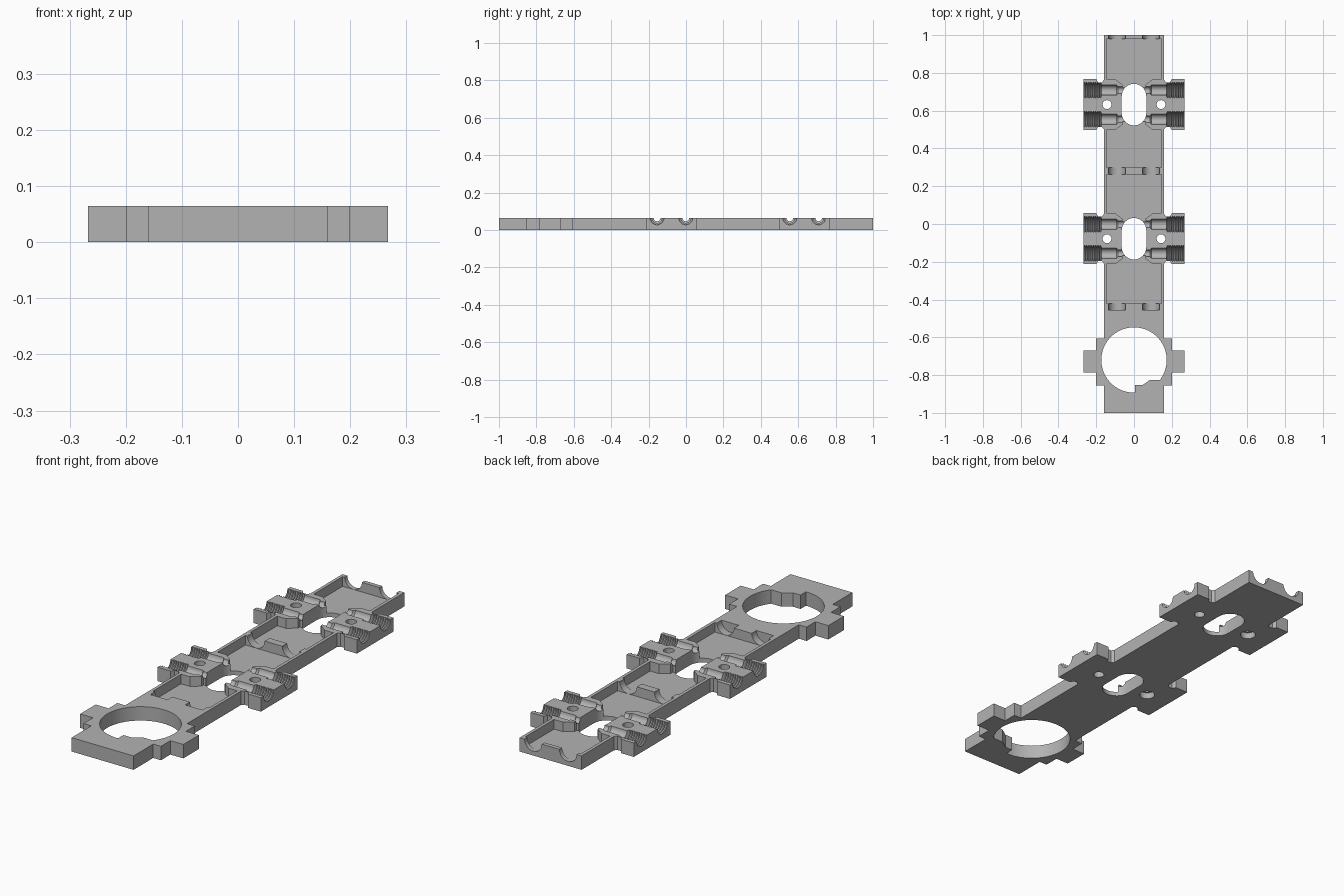
import bpy, bmesh, math
from mathutils import Matrix, Vector

if "Cube" in bpy.data.objects:
    bpy.data.objects.remove(bpy.data.objects["Cube"])

H = 0.065          # plate thickness
FLOOR = 0.02       # pocket floor height
BLOCKS = (-0.078, 0.632)
HALF = 0.135       # half length of a clamp block

grey = bpy.data.materials.new("plain grey")
grey.use_nodes = True
grey.diffuse_color = (0.45, 0.45, 0.45, 1)
grey.node_tree.nodes["Principled BSDF"].inputs["Base Color"].default_value = (0.45, 0.45, 0.45, 1)


def finish(name, bm):
    bmesh.ops.recalc_face_normals(bm, faces=bm.faces)
    mesh = bpy.data.meshes.new(name)
    bm.to_mesh(mesh)
    bm.free()
    mesh.materials.append(grey)
    ob = bpy.data.objects.new(name, mesh)
    bpy.context.collection.objects.link(ob)
    return ob


def prism(name, points, z0, z1):
    bm = bmesh.new()
    face = bm.faces.new([bm.verts.new((x, y, z0)) for x, y in points])
    top = bmesh.ops.extrude_face_region(bm, geom=[face])["geom"]
    bmesh.ops.translate(bm, vec=(0, 0, z1 - z0), verts=[v for v in top if isinstance(v, bmesh.types.BMVert)])
    return finish(name, bm)


def circle(cx, cy, r, n):
    return [(cx + r * math.cos(math.tau * i / n), cy + r * math.sin(math.tau * i / n)) for i in range(n)]


def lathe_x(name, profile, side, y, n=28):
    """Solid of revolution about a line parallel to x at the plate's top."""
    bm = bmesh.new()
    rings = []
    for x, r in profile:
        rings.append([bm.verts.new((side * x, y + a, H + b)) for a, b in circle(0, 0, r, n)])
    for a, b in zip(rings, rings[1:]):
        for i in range(n):
            bm.faces.new((a[i], a[(i + 1) % n], b[(i + 1) % n], b[i]))
    bm.faces.new(rings[0])
    bm.faces.new(rings[-1])
    return finish(name, bm)


def boolean(target, tool, operation="DIFFERENCE"):
    tool.hide_render = True
    mod = target.modifiers.new("cut", "BOOLEAN")
    mod.operation, mod.solver, mod.object = operation, "EXACT", tool
    bpy.ops.object.select_all(action="DESELECT")
    bpy.context.view_layer.objects.active = target
    target.select_set(True)
    bpy.ops.object.modifier_apply(modifier=mod.name)
    bpy.data.objects.remove(tool)


# Plate outline: right half from front to back, then mirrored
half = [(0.16, -1), (0.16, -0.855), (0.2, -0.855), (0.2, -0.785), (0.267, -0.785),
        (0.267, -0.67), (0.2, -0.67), (0.2, -0.605), (0.16, -0.605)]
for c in BLOCKS:
    lower = [(0.16, 0.13), (0.17, 0.118), (0.19, 0.118), (0.2, HALF), (0.267, HALF)]
    half += [(x, c - d) for x, d in lower] + [(x, c + d) for x, d in reversed(lower)]
half.append((0.16, 1))
plate = prism("base_plate", half + [(-x, y) for x, y in reversed(half)], 0, H)

# Large round opening with a stepped key at its front edge
arc = circle(0, -0.72, 0.173, 72)
key = [(0.005, -0.91), (0.005, -0.853), (0.045, -0.853), (0.085, -0.825), (0.15, -0.825), (0.15, -0.91)]
opening = prism("round_opening", arc, -0.1, 0.2)
boolean(opening, prism("opening_key", key, -0.2, 0.3))
boolean(plate, opening)


# Sunken pockets with tapered necks that lead to the slots
def pocket(a, b, neck):
    w = 0.145
    pts = [(-w, a), (w, a)]
    if neck < 0:
        pts = [(-w, a), (-0.1, a), (-0.06, a - 0.03), (-0.06, a - 0.045),
               (0.06, a - 0.045), (0.06, a - 0.03), (0.1, a), (w, a)]
    pts += [(w, b)]
    if neck > 0:
        pts += [(0.1, b), (0.06, b + 0.03), (0.06, b + 0.045),
                (-0.06, b + 0.045), (-0.06, b + 0.03), (-0.1, b)]
    boolean(plate, prism("pocket", pts + [(-w, b)], FLOOR, 0.2))


c0, c1 = BLOCKS
pocket(-0.42, c0 - HALF, 1)
pocket(c0 + HALF, 0.262, -1)
pocket(0.298, c1 - HALF, 1)
pocket(c1 + HALF, 0.98, -1)

# Round cradles cut in the cross walls
for y0, y1 in ((-0.455, -0.4), (0.25, 0.31), (0.97, 1.02)):
    for x in (-0.09, 0.09):
        cradle = prism("cradle", circle(x, 0, 0.0445, 32), -y1, -y0)
        # stand the cylinder along y at the top surface
        cradle.data.transform(Matrix.Translation((0, 0, H)) @ Matrix.Rotation(math.pi / 2, 4, "X"))
        boolean(plate, cradle)

# Channel profile: narrow neck, smooth barrel, threaded mouth
channel = [(0.045, 0.018), (0.085, 0.018), (0.092, 0.027), (0.172, 0.027)]
for i in range(8):
    x = 0.173 + i * 0.012
    channel += [(x, 0.033), (x + 0.004, 0.041), (x + 0.008, 0.041)]
channel += [(0.269, 0.033), (0.3, 0.033)]

for c in BLOCKS:
    # Rounded slot through the middle
    r, straight = 0.065, 0.045
    slot = [(x, c + y + (straight if i < 17 else -straight))
            for i, (x, y) in enumerate(circle(0, 0, r, 32))]
    slot.insert(17, (-r, c - straight))
    slot.append((r, c - straight))
    boolean(plate, prism("slot", slot, -0.1, 0.2))
    for side in (-1, 1):
        for dy in (-0.077, 0.077):
            boolean(plate, lathe_x("threaded_channel", channel, side, c + dy))
        # Screw hole, with a wider recess underneath on the right side
        boolean(plate, prism("screw_hole", circle(side * 0.143, c, 0.024, 12), -0.1, 0.2))
        if side < 0:
            boolean(plate, prism("screw_recess", circle(side * 0.143, c, 0.034, 24), -0.1, 0.03))

bpy.ops.object.select_all(action="DESELECT")
plate.select_set(True)
bpy.context.view_layer.objects.active = plate
bpy.ops.object.shade_smooth_by_angle(angle=math.radians(25))
